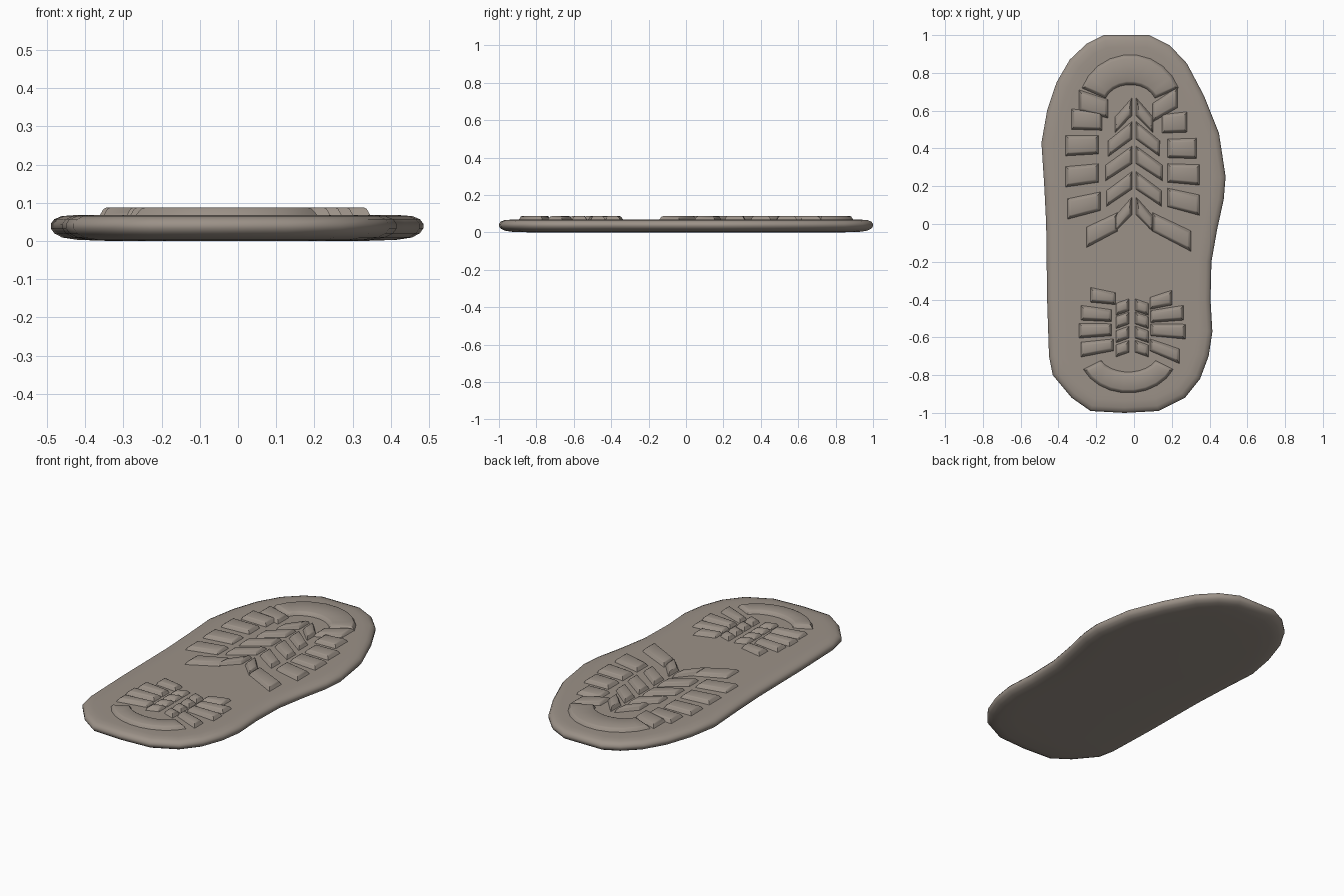
import bpy, bmesh, math
from mathutils import Vector

if "Cube" in bpy.data.objects:
    bpy.data.objects.remove(bpy.data.objects["Cube"])

rubber = bpy.data.materials.new("taupe_rubber")
rubber.diffuse_color = (0.33, 0.285, 0.245, 1)
rubber.use_nodes = True
rubber.node_tree.nodes["Principled BSDF"].inputs["Base Color"].default_value = rubber.diffuse_color


def inset(pts, d):
    """Move a counter-clockwise outline inwards by d."""
    out = []
    n = len(pts)
    for i in range(n):
        p, a, b = Vector(pts[i]), Vector(pts[i - 1]), Vector(pts[(i + 1) % n])
        e1, e2 = (p - a).normalized(), (b - p).normalized()
        n1, n2 = Vector((-e1.y, e1.x)), Vector((-e2.y, e2.x))
        out.append(p + (n1 + n2) * d / max(0.5, 1 + n1.dot(n2)))
    return out


def add_loft(bm, pts, rings):
    """Stack insets of an outline; rings = (inset, z)."""
    if sum(pts[i - 1][0] * p[1] - p[0] * pts[i - 1][1] for i, p in enumerate(pts)) < 0:
        pts = pts[::-1]
    loops = [[bm.verts.new((q.x, q.y, z)) for q in inset(pts, d)] for d, z in rings]
    n = len(pts)
    for lo, hi in zip(loops, loops[1:]):
        for i in range(n):
            j = (i + 1) % n
            bm.faces.new((lo[i], lo[j], hi[j], hi[i]))
    bm.faces.new(loops[0][::-1])
    bm.faces.new(loops[-1])


def make(name, shapes, rings, angle):
    bm = bmesh.new()
    for s in shapes:
        add_loft(bm, s, rings)
    bmesh.ops.triangulate(bm, faces=[f for f in bm.faces if len(f.verts) > 4])
    me = bpy.data.meshes.new(name)
    bm.to_mesh(me)
    bm.free()
    ob = bpy.data.objects.new(name, me)
    bpy.context.collection.objects.link(ob)
    me.materials.append(rubber)
    bpy.ops.object.select_all(action='DESELECT')
    ob.select_set(True)
    bpy.context.view_layer.objects.active = ob
    bpy.ops.object.shade_smooth_by_angle(angle=math.radians(angle))
    return ob


def bar(x0, y0, x1, y1, h0, h1):
    """Tread bar from the outer end to the inner end, with a height at each."""
    return [(x0, y0 - h0 / 2), (x1, y1 - h1 / 2), (x1, y1 + h1 / 2), (x0, y0 + h0 / 2)]


# Sole slab with rounded rim
outline = [(-.16, 1), (-.25, .955), (-.34, .87), (-.41, .75), (-.46, .6), (-.49, .43),
           (-.475, .2), (-.465, 0), (-.46, -.4), (-.45, -.7), (-.43, -.8), (-.33, -.92),
           (-.23, -.99), (-.05, -1), (.13, -.99), (.27, -.92), (.35, -.82), (.395, -.7),
           (.415, -.57), (.405, -.4), (.41, -.2), (.44, -.03), (.475, .13), (.485, .25),
           (.45, .48), (.37, .68), (.28, .85), (.19, .945), (.08, 1)]
make("sole", [outline],
     [(.16, 0), (.07, .003), (.03, .009), (.009, .02), (0, .033), (0, .045),
      (.009, .057), (.028, .065), (.065, .068), (.1, .068)], 60)

lug_rings = [(-.008, .06), (0, .07), (.008, .084), (.016, .088)]

# Forefoot outer bars: (outer x, outer y, inner x, inner y)
left = [(-.29, .655, -.14, .61), (-.33, .555, -.17, .545), (-.36, .415, -.19, .42),
        (-.36, .25, -.19, .27), (-.35, .08, -.18, .12), (-.25, -.07, -.09, .01)]
right = [(.23, .67, .10, .59), (.28, .54, .15, .53), (.33, .40, .18, .40),
         (.345, .26, .18, .27), (.345, .10, .18, .14), (.30, -.09, .10, .01)]
make("forefoot_side_lugs", [bar(*b, .105, .095) for b in left + right], lug_rings, 35)

# Forefoot centre chevrons, peaks towards the toe
chevrons = []
for i, y in enumerate((.60, .475, .345, .21, .075)):
    w = (.10, .135, .15, .145, .10)[i]
    for s in (-1, 1):
        chevrons.append(bar(s * w, y - .075, s * .012, y + .02, .08, .09))
make("forefoot_chevrons", chevrons, lug_rings, 35)


def crescent(cx, cy, ro, ri, k, a0, a1, n=9):
    ang = [math.radians(a0 + (a1 - a0) * i / n) for i in range(n + 1)]
    outer = [(cx + ro * math.cos(a), cy + k * ro * math.sin(a)) for a in ang]
    inner = [(cx + ri * math.cos(a), cy + k * .8 * ri * math.sin(a)) for a in ang]
    return outer + inner[::-1]


# Toe and heel crescents
make("toe_crescent", [crescent(-.02, .63, .27, .14, .98, 20, 160)], lug_rings, 35)
make("heel_crescent", [crescent(-.03, -.68, .26, .16, .82, 205, 335)], lug_rings, 35)

# Heel side bars
heel = [(-.23, -.375, -.10, -.395), (-.28, -.47, -.12, -.485), (-.29, -.565, -.12, -.56),
        (-.28, -.665, -.11, -.64), (.20, -.39, .085, -.42), (.26, -.47, .09, -.49),
        (.27, -.57, .09, -.56), (.24, -.70, .085, -.64)]
make("heel_side_lugs", [bar(*b, .075, .06) for b in heel], lug_rings, 35)

# Heel centre studs
studs = [bar(s * .085 - .01, y - .012, s * .018 - .01, y + .012, .06, .06)
         for y in (-.44, -.51, -.585, -.66) for s in (-1, 1)]
make("heel_studs", studs, lug_rings, 35)
